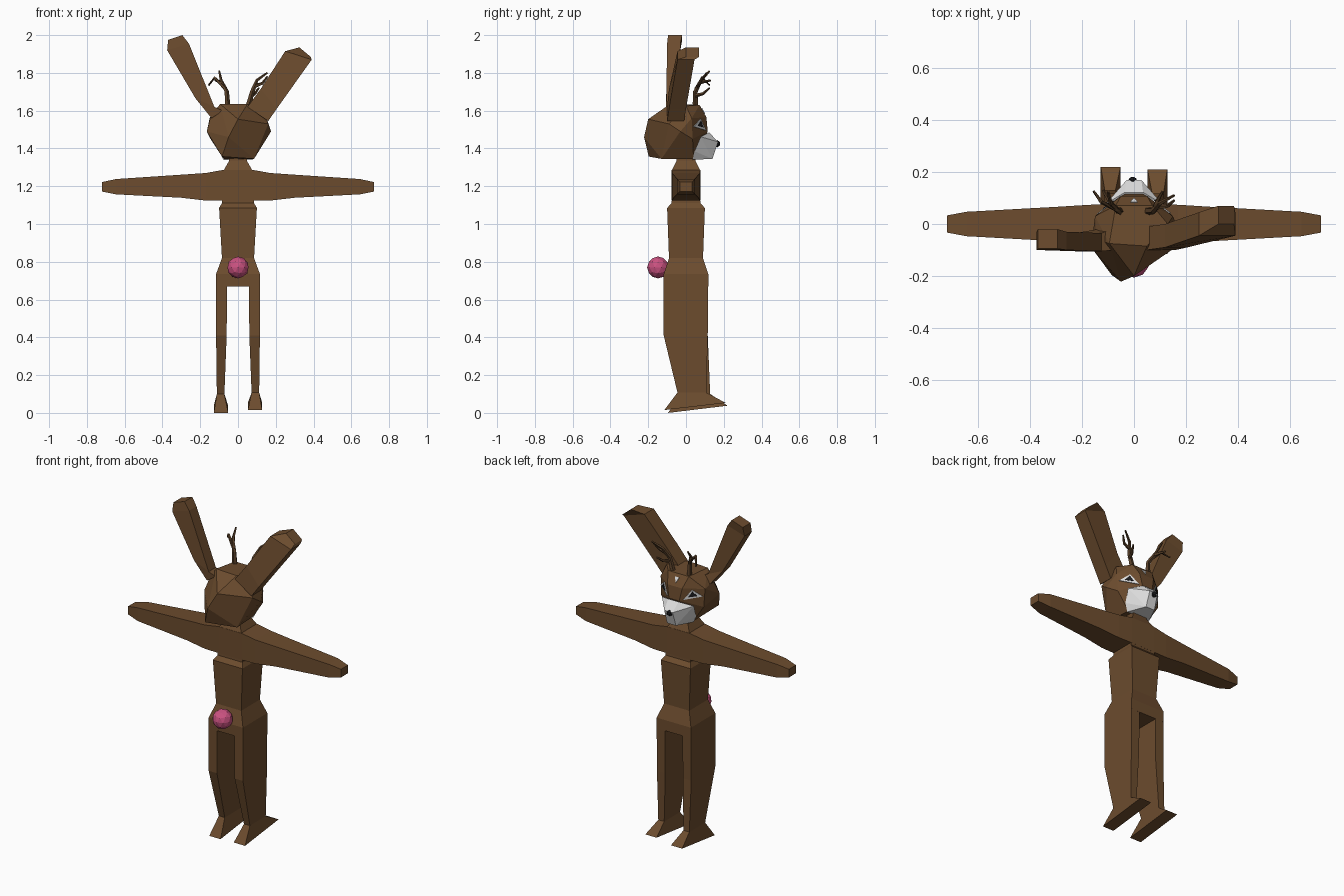
import bpy, bmesh, math
from mathutils import Vector
from mathutils.bvhtree import BVHTree

if "Cube" in bpy.data.objects:
    bpy.data.objects.remove(bpy.data.objects["Cube"])


def material(name, rgb):
    m = bpy.data.materials.new(name)
    m.diffuse_color = (*rgb, 1)
    m.use_nodes = True
    m.node_tree.nodes["Principled BSDF"].inputs["Base Color"].default_value = m.diffuse_color
    return m


BROWN = material("fur_brown", (0.15, 0.072, 0.027))
ANTLER = material("antler_brown", (0.10, 0.052, 0.022))
WHITE = material("muzzle_white", (0.72, 0.72, 0.72))
BLACK = material("nose_black", (0.012, 0.012, 0.014))
PINK = material("tail_pink", (0.60, 0.085, 0.22))


def finish(bm, name, mat):
    bmesh.ops.recalc_face_normals(bm, faces=bm.faces)
    me = bpy.data.meshes.new(name)
    bm.to_mesh(me)
    bm.free()
    me.materials.append(mat)
    ob = bpy.data.objects.new(name, me)
    bpy.context.collection.objects.link(ob)
    return ob


def loft(name, rings, mat=BROWN):
    """Skin a chain of equal-sized rings and cap both ends."""
    bm = bmesh.new()
    loops = [[bm.verts.new(p) for p in r] for r in rings]
    n = len(loops[0])
    for a, b in zip(loops, loops[1:]):
        for i in range(n):
            j = (i + 1) % n
            bm.faces.new((a[i], a[j], b[j], b[i]))
    bm.faces.new(loops[0][::-1])
    bm.faces.new(loops[-1])
    return finish(bm, name, mat)


def flat(z, x0, x1, y0, y1):
    return [(x0, y0, z), (x1, y0, z), (x1, y1, z), (x0, y1, z)]


def hull(name, points, mat):
    bm = bmesh.new()
    for p in points:
        bm.verts.new(p)
    res = bmesh.ops.convex_hull(bm, input=bm.verts)
    loose = [v for v in res["geom_interior"] if isinstance(v, bmesh.types.BMVert)]
    bmesh.ops.delete(bm, geom=loose, context='VERTS')
    bmesh.ops.dissolve_limit(bm, angle_limit=math.radians(4), verts=bm.verts, edges=bm.edges)
    return finish(bm, name, mat)


def ball(name, centre, radius, subdiv, mat):
    bm = bmesh.new()
    bmesh.ops.create_icosphere(bm, subdivisions=subdiv, radius=radius)
    bmesh.ops.translate(bm, verts=bm.verts, vec=centre)
    return finish(bm, name, mat)


def tube(name, path, r0, r1, mat):
    """Tapered five-sided branch along a path."""
    pts = [Vector(p) for p in path]
    rings = []
    for i, p in enumerate(pts):
        d = (pts[min(i + 1, len(pts) - 1)] - pts[max(i - 1, 0)]).normalized()
        u = d.cross(Vector((0.9, -0.4, 0.1))).normalized()
        v = d.cross(u)
        r = r0 + (r1 - r0) * i / (len(pts) - 1)
        rings.append([p + r * (u * math.cos(a) + v * math.sin(a))
                      for a in (k * math.tau / 5 for k in range(5))])
    return loft(name, rings, mat)


# Torso, hips and neck
loft("torso", [flat(z, -x, x, -y, y) for z, x, y in (
    (0.67, 0.116, 0.118), (0.735, 0.116, 0.118), (0.82, 0.085, 0.09),
    (1.085, 0.10, 0.10), (1.11, 0.085, 0.076), (1.20, 0.08, 0.072))])
loft("neck", [flat(z, -x, x, -y, y) for z, x, y in (
    (1.20, 0.07, 0.07), (1.285, 0.075, 0.075), (1.335, 0.047, 0.05), (1.40, 0.047, 0.05))])

# Both arms as one spread beam
half = [(0.72, 1.172, 1.222, 0.033), (0.645, 1.157, 1.238, 0.047),
        (0.30, 1.139, 1.261, 0.066), (0.17, 1.124, 1.27, 0.074), (0.08, 1.124, 1.286, 0.076)]
beam = [(-x, a, b, y) for x, a, b, y in half] + half[::-1]
loft("arms", [[(x, -y, a), (x, y, a), (x, y, b), (x, -y, b)] for x, a, b, y in beam])

# Legs and slanted feet; the left one sits a little further back
for side, s, dy, dz in (("right", 1, 0.0, 0.015), ("left", -1, 0.02, 0.0)):
    def leg(z, a, b, y0, y1):
        return flat(z, *sorted((s * a, s * b)), y0, y1)
    loft(side + "_leg", [
        leg(0.70, 0.058, 0.116, -0.118, 0.118), leg(0.41, 0.060, 0.116, -0.118, 0.115),
        leg(0.10 + dz / 2, 0.072, 0.112, -0.045 + dy, 0.108 + dy)])
    top = leg(0.10 + dz / 2, 0.072, 0.112, -0.045 + dy, 0.108 + dy)
    sole = leg(dz, 0.052, 0.128, -0.115 + dy, 0.21 + dy / 2)
    sole = [(x, y, z + (0.038 if y > 0 else 0)) for x, y, z in sole]
    loft(side + "_foot", [top, sole])

# Tail
ball("tail", (0, -0.148, 0.77), 0.058, 2, PINK)

# Head: uneven faceted back, mirrored face
head_pts = [(0.0, -0.20, 1.555), (-0.05, -0.222, 1.46), (-0.085, -0.197, 1.357),
            (0.085, -0.13, 1.345), (0.16, -0.09, 1.53), (0.175, -0.03, 1.49),
            (-0.165, -0.09, 1.49), (-0.145, -0.06, 1.57), (-0.095, -0.075, 1.635),
            (0.05, -0.085, 1.635), (0.13, 0.0, 1.625)]
for s in (-1, 1):
    head_pts += [(s * 0.07, 0.072, 1.63), (s * 0.05, 0.108, 1.565), (s * 0.15, 0.03, 1.56),
                 (s * 0.145, 0.035, 1.45), (s * 0.075, 0.04, 1.345), (s * 0.035, 0.115, 1.49)]
head = hull("head", head_pts, BROWN)

# Muzzle and nose
muzzle = []
for s in (-1, 1):
    muzzle += [(s * 0.108, 0.078, 1.462), (s * 0.10, 0.045, 1.385), (s * 0.078, 0.035, 1.34),
               (s * 0.035, 0.122, 1.485), (s * 0.028, 0.17, 1.435), (s * 0.03, 0.14, 1.345)]
hull("muzzle", muzzle, WHITE)
ball("nose", (-0.005, 0.165, 1.425), 0.019, 1, BLACK)

# Eyes and forehead mark as thin plates laid on the face
tree = BVHTree.FromPolygons([v.co for v in head.data.vertices],
                            [p.vertices[:] for p in head.data.polygons])


def plate(name, outline, lift, mat):
    cx = sum(p[0] for p in outline) / len(outline)
    cz = sum(p[1] for p in outline) / len(outline)
    hit, nor, _, _ = tree.ray_cast(Vector((cx, 1, cz)), Vector((0, -1, 0)))
    if nor.y < 0:
        nor = -nor
    rings = []
    for off in (-0.001, lift):
        rings.append([Vector((x, hit.y - (nor.x * (x - hit.x) + nor.z * (z - hit.z)) / nor.y, z))
                      + nor * off for x, z in outline])
    loft(name, rings, mat)


for side, s in (("right", 1), ("left", -1)):
    plate(side + "_eye_white", [(s * 0.052, 1.495), (s * 0.14, 1.515), (s * 0.092, 1.556)], 0.004, WHITE)
    plate(side + "_pupil", [(s * 0.075, 1.512), (s * 0.115, 1.519), (s * 0.093, 1.546)], 0.007, BLACK)
plate("forehead_mark", [(-0.014, 1.612), (0.014, 1.612), (0.0, 1.582)], 0.004, WHITE)


# Ears: each ring joins an inner and an outer edge point with a depth range
def ear(name, sections):
    loft(name, [[(xi, y0, zi), (xo, y0, zo), (xo, y1, zo), (xi, y1, zi)]
                for xi, zi, xo, zo, y0, y1 in sections])


ear("left_ear", [(-0.08, 1.60, -0.14, 1.56, -0.10, -0.02),
                 (-0.125, 1.62, -0.225, 1.665, -0.105, -0.035),
                 (-0.26, 1.955, -0.375, 1.92, -0.10, -0.03),
                 (-0.295, 2.0, -0.37, 1.975, -0.095, -0.02)])
ear("right_ear", [(0.05, 1.62, 0.16, 1.545, -0.10, -0.01),
                  (0.12, 1.715, 0.205, 1.61, -0.09, 0.0),
                  (0.25, 1.915, 0.39, 1.87, -0.045, 0.045),
                  (0.325, 1.935, 0.385, 1.885, 0.0, 0.07)])

# Antlers: main beams and prongs
branches = {
    "left_antler": [(-0.055, 0.05, 1.61), (-0.06, 0.05, 1.70), (-0.09, 0.08, 1.76), (-0.10, 0.125, 1.81)],
    "left_prong_outer": [(-0.065, 0.055, 1.715), (-0.125, 0.085, 1.775), (-0.155, 0.125, 1.735)],
    "left_prong_back": [(-0.085, 0.075, 1.75), (-0.12, 0.13, 1.76)],
    "right_antler": [(0.05, 0.05, 1.61), (0.075, 0.05, 1.70), (0.10, 0.08, 1.76), (0.155, 0.11, 1.80)],
    "right_prong_outer": [(0.09, 0.065, 1.73), (0.13, 0.07, 1.745), (0.155, 0.09, 1.78)],
    "right_prong_back": [(0.075, 0.05, 1.68), (0.09, 0.09, 1.69), (0.11, 0.125, 1.72)],
}
for name, path in branches.items():
    main = name.endswith("antler")
    tube(name, path, 0.016 if main else 0.011, 0.005, ANTLER)
